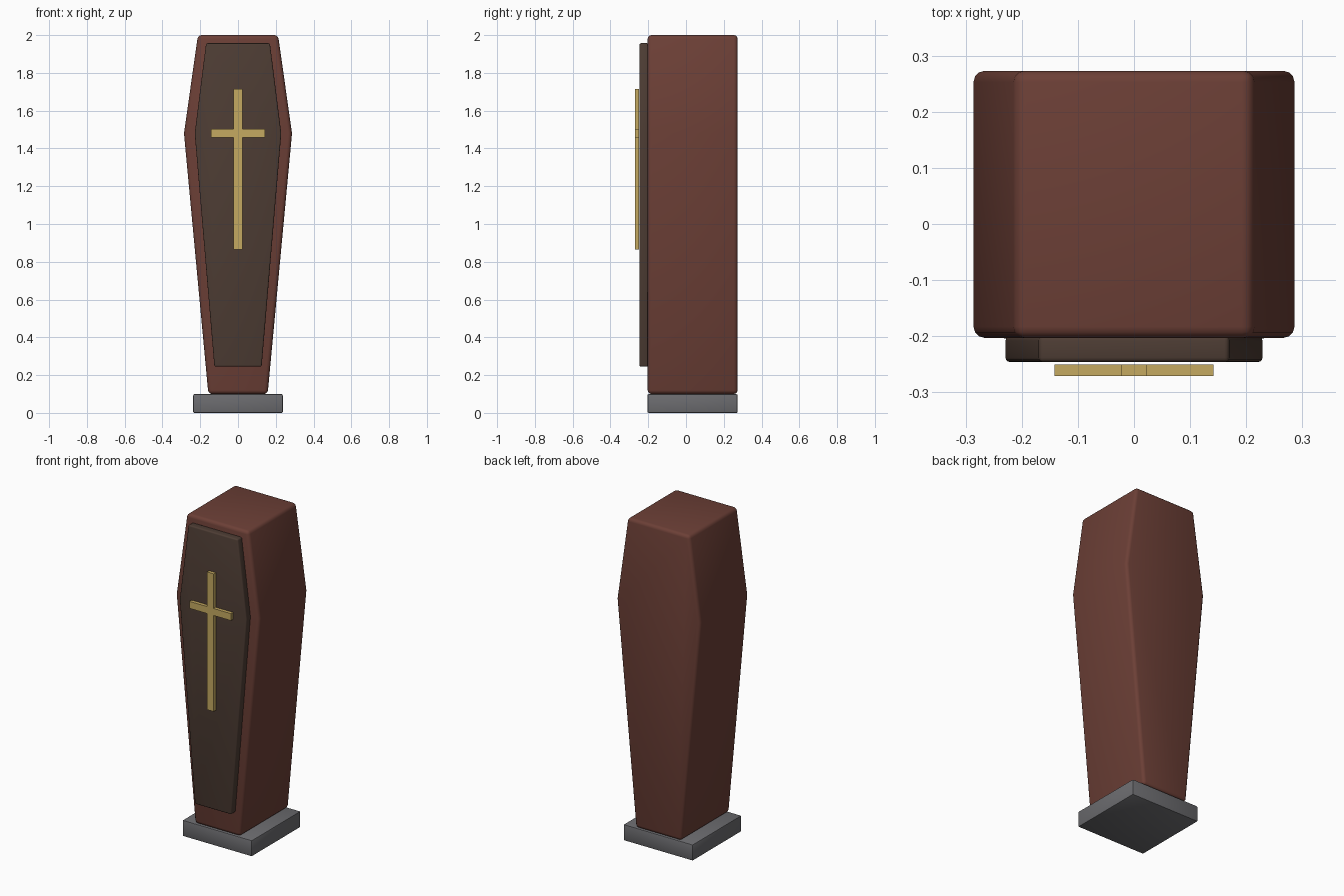
import bpy
import bmesh
import math

if "Cube" in bpy.data.objects:
    bpy.data.objects.remove(bpy.data.objects["Cube"])


def material(name, color):
    m = bpy.data.materials.new(name)
    m.diffuse_color = (*color, 1)
    m.use_nodes = True
    m.node_tree.nodes["Principled BSDF"].inputs["Base Color"].default_value = m.diffuse_color
    return m


def slab(name, half, y0, y1, mat=None, bevel=0.0, segments=3):
    """Mirror a right-hand (x, z) outline, extrude it from y0 to y1, round its edges."""
    outline = half + [(-x, z) for x, z in reversed(half)]
    bm = bmesh.new()
    face = bm.faces.new([bm.verts.new((x, y0, z)) for x, z in outline])
    moved = bmesh.ops.extrude_face_region(bm, geom=[face])["geom"]
    verts = [v for v in moved if isinstance(v, bmesh.types.BMVert)]
    bmesh.ops.translate(bm, verts=verts, vec=(0, y1 - y0, 0))
    bmesh.ops.recalc_face_normals(bm, faces=bm.faces)
    mesh = bpy.data.meshes.new(name)
    bm.to_mesh(mesh)
    bm.free()
    obj = bpy.data.objects.new(name, mesh)
    bpy.context.collection.objects.link(obj)
    if mat:
        mesh.materials.append(mat)
    if bevel:
        mod = obj.modifiers.new("rounded_edges", "BEVEL")
        mod.width = bevel
        mod.segments = segments
        mod.limit_method = "ANGLE"
        mod.angle_limit = math.radians(40)
        bpy.context.view_layer.objects.active = obj
        obj.select_set(True)
        bpy.ops.object.modifier_apply(modifier=mod.name)
        bpy.ops.object.shade_smooth_by_angle(angle=math.radians(31))
        obj.select_set(False)
    return obj


wood = material("red_wood", (0.15, 0.05, 0.037))
dark = material("dark_wood", (0.075, 0.046, 0.034))
gold = material("gold", (0.56, 0.40, 0.12))
stone = material("stone", (0.15, 0.15, 0.16))

# Plinth
slab("plinth", [(0.237, 0.0), (0.237, 0.099)], -0.204, 0.273, stone, 0.006, 2)

# Coffin box
slab("coffin_box", [(0.157, 0.10), (0.286, 1.48), (0.212, 2.0)],
     -0.203, 0.273, wood, 0.02)

# Raised lid
slab("coffin_lid", [(0.125, 0.245), (0.229, 1.48), (0.169, 1.957)],
     -0.246, -0.20, dark, 0.008)

# Gold cross
slab("cross", [(0.023, 0.865), (0.023, 1.459), (0.142, 1.459),
               (0.142, 1.502), (0.023, 1.502), (0.023, 1.716)],
     -0.271, -0.25, gold)
